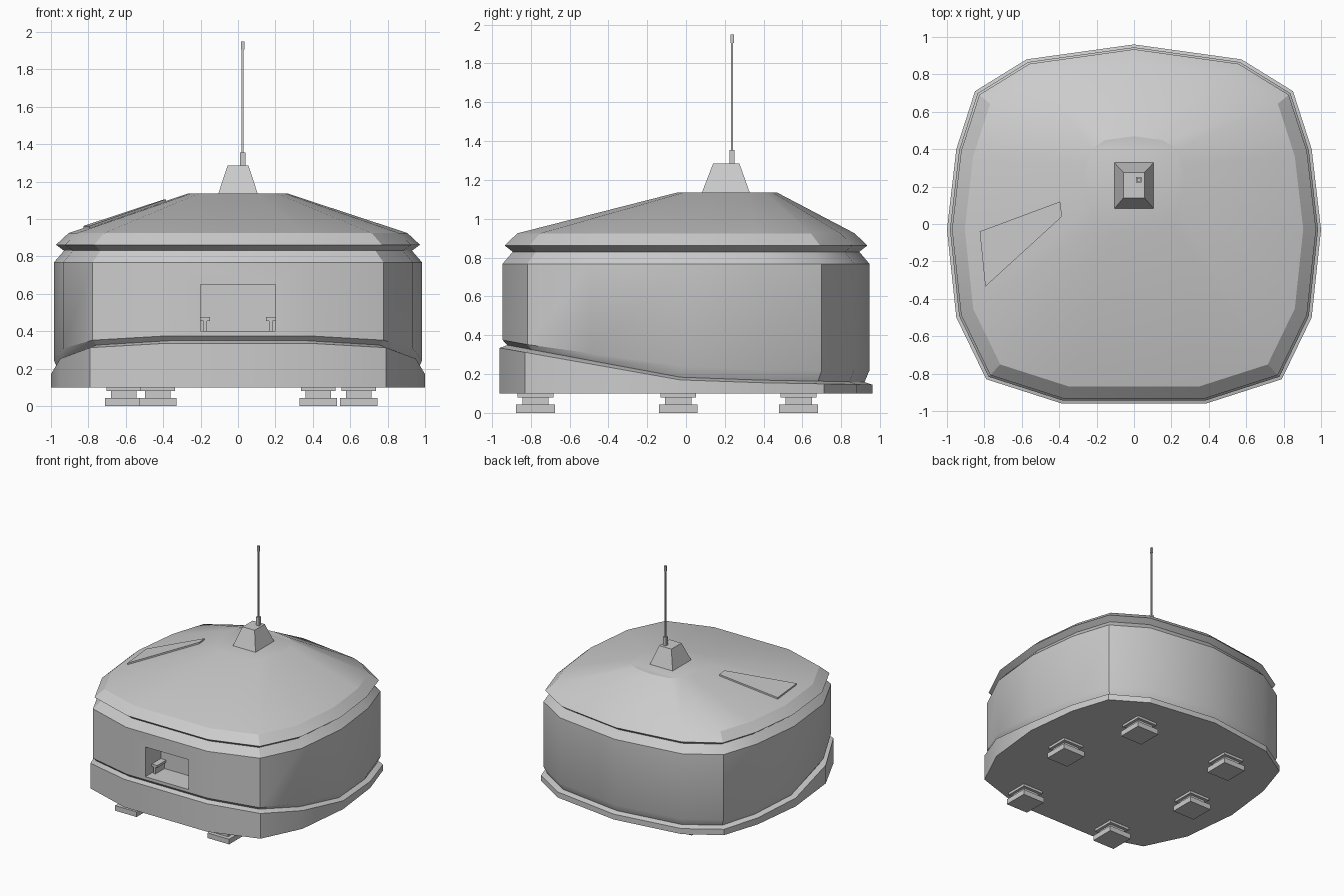
import bpy, bmesh, math
from mathutils import Vector
from mathutils.bvhtree import BVHTree

if "Cube" in bpy.data.objects:
    bpy.data.objects.remove(bpy.data.objects["Cube"])

# Half outline of the hull (x >= 0), front to back; mirrored into a closed ring
HALF = [(.385, -.96), (.79, -.83), (.95, -.5), (1, -.03), (.95, .4),
        (.85, .71), (.575, .88), (0, .96)]
RING = HALF + [(-x, y) for x, y in reversed(HALF[:-1])]
BASE_TOP = [(-.96, .335), (-.83, .312), (-.03, .17), (.4, .155), (.96, .145)]
BODY_LOW = [(-.96, .375), (-.83, .352), (-.03, .243), (.4, .223), (.96, .218)]


def height(z, y):
    """Constant height, or a height interpolated along y from a short profile."""
    if not isinstance(z, list):
        return z
    for (y0, z0), (y1, z1) in zip(z, z[1:]):
        if y <= y1:
            return z0 + (z1 - z0) * (y - y0) / (y1 - y0)
    return z[-1][1]


def finish(name, bm, smooth=None):
    bmesh.ops.recalc_face_normals(bm, faces=bm.faces)
    me = bpy.data.meshes.new(name)
    bm.to_mesh(me)
    bm.free()
    ob = bpy.data.objects.new(name, me)
    bpy.context.collection.objects.link(ob)
    if smooth:
        bpy.ops.object.select_all(action='DESELECT')
        ob.select_set(True)
        bpy.context.view_layer.objects.active = ob
        bpy.ops.object.shade_smooth_by_angle(angle=math.radians(smooth))
    return ob


def skin(name, rings, smooth=None):
    """Closed solid through stacked rings of points."""
    bm = bmesh.new()
    loops = [[bm.verts.new(p) for p in r] for r in rings]
    n = len(loops[0])
    for a, b in zip(loops, loops[1:]):
        for i in range(n):
            j = (i + 1) % n
            bm.faces.new((a[i], a[j], b[j], b[i]))
    bm.faces.new(loops[0][::-1])
    bm.faces.new(loops[-1])
    return finish(name, bm, smooth)


def hull_ring(s, z, lift=0, dy=0):
    return [(x * s, y * s + dy, height(z, y) + lift) for x, y in RING]


def rect(x0, x1, y0, y1, z):
    return [(x0, y0, z), (x1, y0, z), (x1, y1, z), (x0, y1, z)]


def box(name, x0, x1, y0, y1, z0, z1):
    return skin(name, [rect(x0, x1, y0, y1, z0), rect(x0, x1, y0, y1, z1)])


# Hull: base skirt, body above the groove, roof
skin("base_skirt", [hull_ring(1, .1), hull_ring(1, BASE_TOP),
                    hull_ring(.958, BASE_TOP, .014)], 22)
body = skin("body", [hull_ring(.958, BASE_TOP, .014), hull_ring(.984, BODY_LOW),
                     hull_ring(.984, .768), hull_ring(.93, .83)], 30)
roof = skin("roof", [hull_ring(.93, .83), hull_ring(.973, .862),
                     hull_ring(.905, .925), hull_ring(.268, 1.135, dy=.212)], 22)

# Front recess with side brackets
cutter = box("recess_cutter", -.2, .2, -1.2, -.74, .4, .65)
cutter.hide_render = True
cutter.hide_viewport = True
cut = body.modifiers.new("recess", 'BOOLEAN')
cut.operation = 'DIFFERENCE'
cut.object = cutter
for side, s in (("left", -1), ("right", 1)):
    for part, (a, b, z0, z1) in {"post": (.165, .185, .4, .475),
                                 "arm": (.15, .2, .455, .475)}.items():
        x0, x1 = sorted((a * s, b * s))
        box(f"recess_{part}_{side}", x0, x1, -.86, -.74, z0, z1)

# Hatch panel lying just above the roof
tree = BVHTree.FromPolygons([v.co for v in roof.data.vertices],
                            [p.vertices[:] for p in roof.data.polygons])
corners = []
for x, y in [(-.825, -.04), (-.795, -.335), (-.385, .04), (-.395, .12)]:
    corners.append(tree.ray_cast(Vector((x, y, 3)), Vector((0, 0, -1)))[0])
skin("roof_hatch", [[c + Vector((0, 0, d)) for c in corners] for d in (-.01, .013)])

# Antenna mount and antenna
skin("antenna_mount", [rect(-.107, .107, .08, .33, 1.13),
                       rect(-.056, .056, .14, .275, 1.285)])
for name, r, z0, z1 in [("antenna_socket", .014, 1.28, 1.355),
                        ("antenna_rod", .005, 1.35, 1.91),
                        ("antenna_tip", .009, 1.905, 1.95)]:
    box(name, .025 - r, .025 + r, .237 - r, .237 + r, z0, z1)

# Feet: pad, neck and mounting plate
FEET = [(-.43, -.775), (.43, -.775), (-.61, -.04), (.645, -.04), (-.43, .58), (.43, .58)]
for i, (x, y) in enumerate(FEET, 1):
    for part, r, z0, z1 in [("pad", .1, 0, .043), ("neck", .068, .04, .085),
                            ("plate", .092, .08, .102)]:
        box(f"foot_{part}_{i}", x - r, x + r, y - r, y + r, z0, z1)
